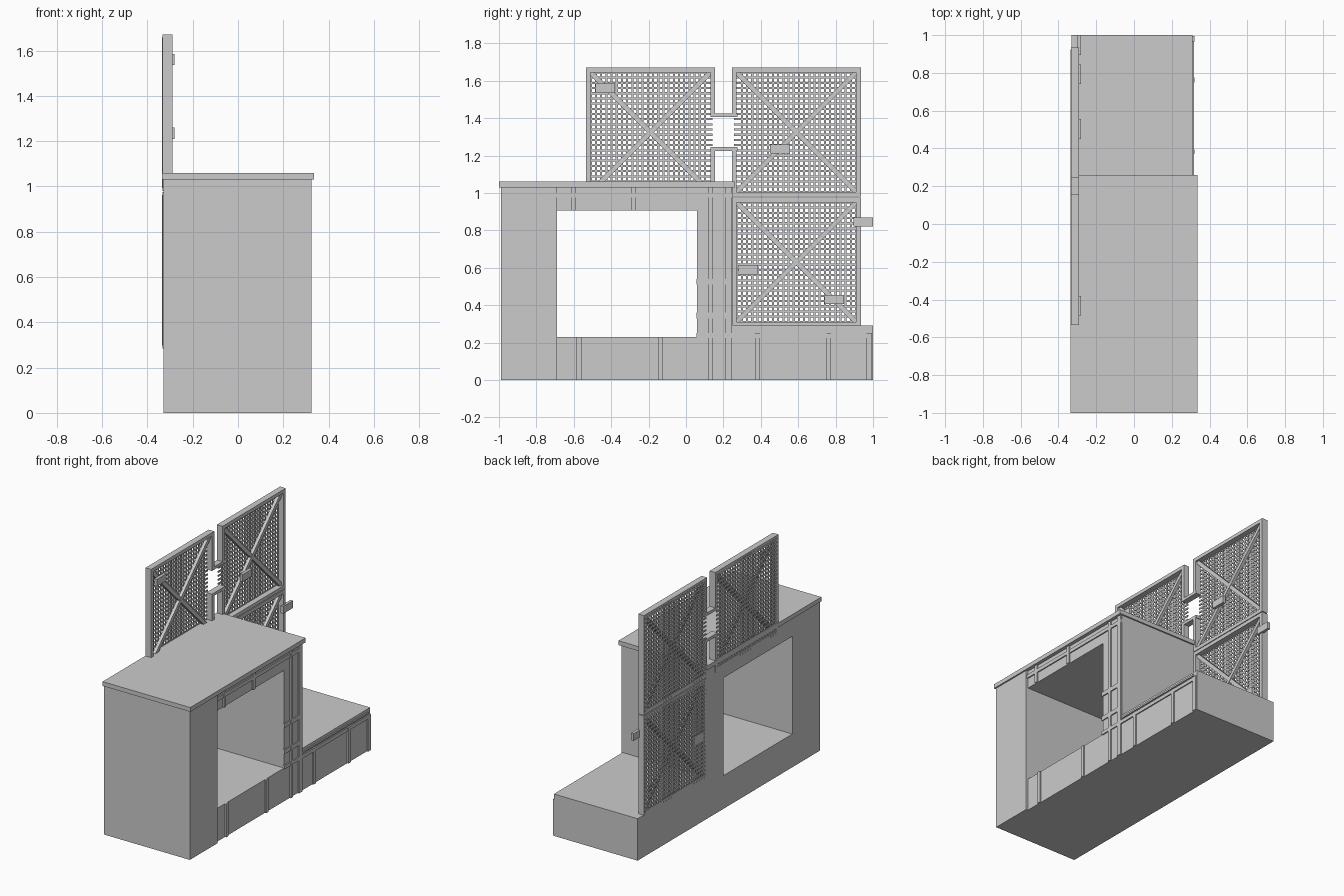
import bpy, bmesh, math
from mathutils import Matrix, Vector

if "Cube" in bpy.data.objects:
    bpy.data.objects.remove(bpy.data.objects["Cube"])

grey = bpy.data.materials.new("light_grey")
grey.diffuse_color = (0.6, 0.6, 0.6, 1)
grey.use_nodes = True
grey.node_tree.nodes["Principled BSDF"].inputs["Base Color"].default_value = grey.diffuse_color


def finish(bm, name):
    bmesh.ops.recalc_face_normals(bm, faces=bm.faces[:])
    mesh = bpy.data.meshes.new(name)
    bm.to_mesh(mesh)
    bm.free()
    mesh.materials.append(grey)
    ob = bpy.data.objects.new(name, mesh)
    bpy.context.collection.objects.link(ob)
    return ob


def add_box(bm, x0, x1, y0, y1, z0, z1, tilt=0.0):
    c = Vector(((x0 + x1) / 2, (y0 + y1) / 2, (z0 + z1) / 2))
    m = (Matrix.Translation(c) @ Matrix.Rotation(tilt, 4, 'X')
         @ Matrix.Diagonal((x1 - x0, y1 - y0, z1 - z0, 1)))
    bmesh.ops.create_cube(bm, size=1, matrix=m)


def boxes(name, items):
    bm = bmesh.new()
    for it in items:
        add_box(bm, *it)
    return finish(bm, name)


# Main body: C-shaped side profile with the through opening and the low bench
BACK, FACE, RIB = -0.33, 0.31, 0.32
profile = [(-0.69, 0), (1, 0), (1, 0.29), (0.25, 0.29), (0.25, 1.03), (-0.69, 1.03),
           (-0.69, 0.905), (0.06, 0.905), (0.06, 0.23), (-0.69, 0.23)]
bm = bmesh.new()
f = bm.faces.new([bm.verts.new((BACK, y, z)) for y, z in profile])
ext = bmesh.ops.extrude_face_region(bm, geom=[f])
bmesh.ops.translate(bm, vec=(FACE - BACK, 0, 0),
                    verts=[v for v in ext["geom"] if isinstance(v, bmesh.types.BMVert)])
# extruding leaves the starting face in place or removes it: make sure it is closed
bmesh.ops.holes_fill(bm, edges=[e for e in bm.edges if len(e.link_faces) == 1])
finish(bm, "counter_body")

# Closed pedestal and worktop
boxes("pedestal", [(BACK, 0.325, -0.99, -0.69, 0, 1.03)])
boxes("worktop", [(-0.335, 0.335, -1, 0.26, 1.03, 1.06)])

# Raised ribs on the right side: (y0, y1, z0, z1)
verticals = [(-0.60 - 0.012, -0.60 + 0.012, 0.905, 1.03), (-0.28 - 0.012, -0.28 + 0.012, 0.905, 1.03),
             (-0.585, -0.56, 0, 0.23), (-0.15, -0.125, 0, 0.23),
             (0.12, 0.145, 0, 1.03), (0.21, 0.245, 0, 1.03),
             (0.37, 0.395, 0, 0.25), (0.75, 0.775, 0, 0.25), (0.965, 0.995, 0, 0.25)]
rails = [(-0.69, 0.25, 0.975, 1.0), (0.055, 0.21, 0.51, 0.54), (0.055, 0.21, 0.33, 0.36),
         (0.055, 0.97, 0.225, 0.25), (0.25, 0.97, 0.26, 0.272)]
boxes("side_ribs", [(FACE - 0.005, RIB, *r) for r in verticals])
boxes("side_rails", [(FACE - 0.005, RIB - 0.002, *r) for r in rails])

# Square lattice panels with a frame, crossed braces and woven rods
SIZE, BAR = 0.69, 0.025
FX0, FX1 = -0.333, -0.29


def panel(name, y0, z0, notch=None):
    y1, z1 = y0 + SIZE, z0 + SIZE
    frame = [(FX0, FX1, y0, y1, z0, z0 + BAR), (FX0, FX1, y0, y1, z1 - BAR, z1)]
    for side, a in (("left", y0), ("right", y1 - BAR)):
        spans = [(z0 + BAR, z1 - BAR)]
        if side == notch:
            spans = [(z0 + BAR, 1.235), (1.415, z1 - BAR)]
        frame += [(FX0, FX1, a, a + BAR, s, e) for s, e in spans]
    boxes(name + "_frame", frame)

    # diagonal braces
    cy, cz, half = (y0 + y1) / 2, (z0 + z1) / 2, (SIZE - 2 * BAR) * math.sqrt(2) / 2
    boxes(name + "_braces",
          [(-0.322, -0.30 - 0.003 * i, cy - half, cy + half, cz - 0.013, cz + 0.013, s * math.pi / 4)
           for i, s in enumerate((1, -1))])

    # lattice rods, slightly proud of the frame at the back
    n, lo, w = 24, 0.012, 0.0055
    step = (SIZE - 2 * lo) / n
    rods = []
    for i in range(n):
        o = lo + step * (i + 0.5)
        rods.append((-0.335, -0.329, y0 + lo, y1 - lo, z0 + o - w, z0 + o + w))
        if notch == "right" and i == n - 1 or notch == "left" and i == 0:
            continue
        rods.append((-0.3345, -0.3285, y0 + o - w, y0 + o + w, z0 + lo, z1 - lo))
    boxes(name + "_lattice", rods)


panel("lower_panel", 0.245, 0.285)
panel("upper_right_panel", 0.245, 0.98, "left")
panel("upper_left_panel", -0.535, 0.98, "right")

# Short arms bridging the gap between the two upper panels
boxes("bridge_arms", [(FX0, FX1, a, b, z, z + 0.02)
                      for z in (1.225, 1.405) for a, b in ((0.13, 0.2), (0.2, 0.275))])

# Small tag plates on the panels
tags = [(-0.485, 1.535, -0.28), (0.45, 1.21, -0.28), (0.895, 0.82, -0.28),
        (0.74, 0.405, -0.28), (0.28, 0.565, -0.315)]
boxes("tag_plates", [(x - 0.02, x, y, y + 0.105, z, z + 0.05) for y, z, x in tags])
